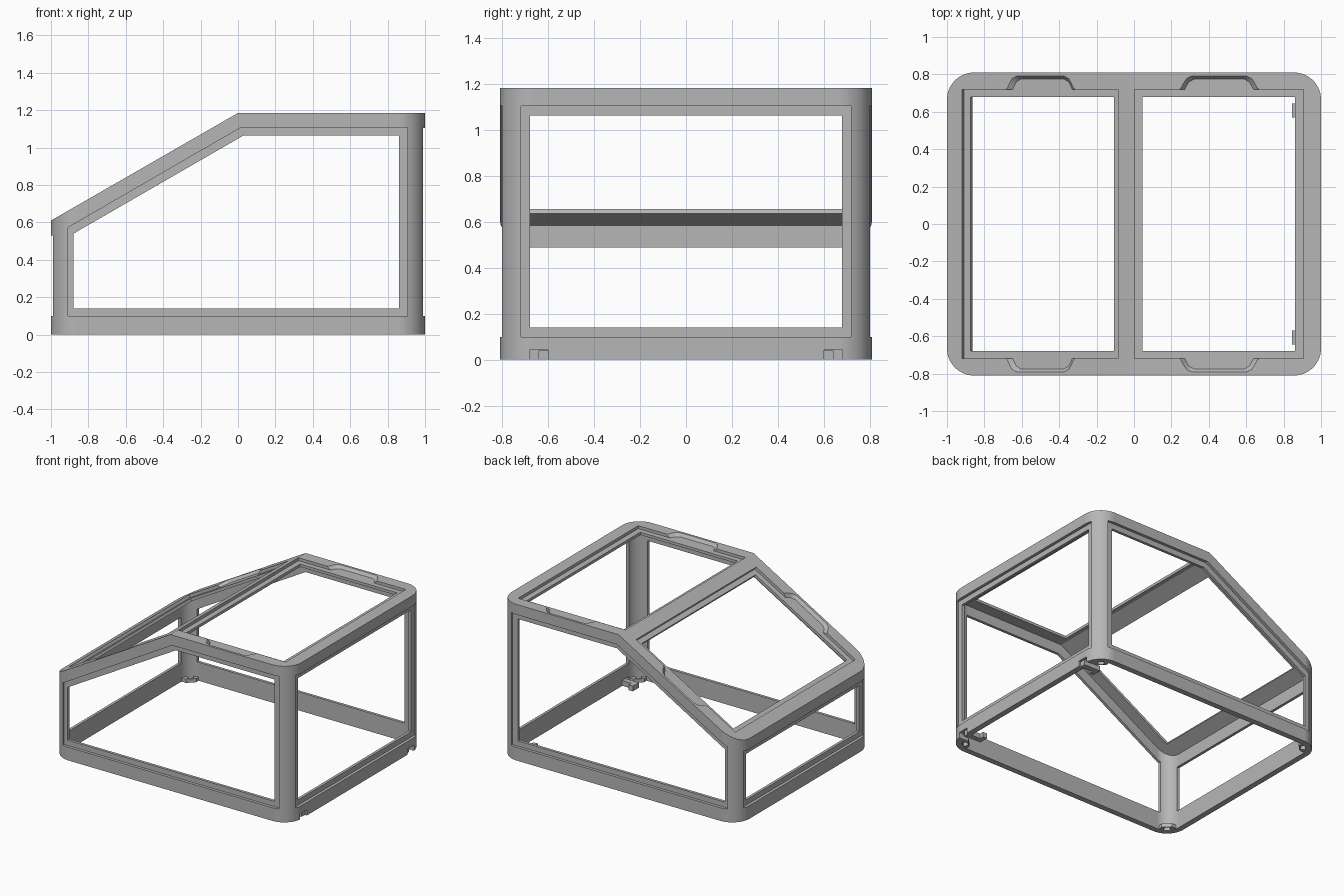
import bpy, bmesh, math
from mathutils import Vector

if "Cube" in bpy.data.objects:
    bpy.data.objects.remove(bpy.data.objects["Cube"])

grey = bpy.data.materials.new("matte_grey")
grey.use_nodes = True
COLOUR = (0.47, 0.47, 0.47, 1)
grey.diffuse_color = COLOUR
grey.node_tree.nodes["Principled BSDF"].inputs["Base Color"].default_value = COLOUR

X, Y, Z = Vector((1, 0, 0)), Vector((0, 1, 0)), Vector((0, 0, 1))
HALF_Y, TOP, EAVE = 0.81, 1.185, 0.61
WALL, REBATE = 0.043, 0.022
RIDGE = Z * TOP
SLOPE = (Vector((-1, 0, EAVE)) - RIDGE).normalized()   # runs down from the ridge
SLOPE_IN = SLOPE.cross(Y)                              # points into the shell


def prism(name, pts, o, u, v, n, d0, d1, end_pts=None):
    """Extrude a 2D outline lying in the plane o,u,v along n."""
    bm = bmesh.new()
    rings = []
    for outline, d in ((pts, d0), (end_pts or pts, d1)):
        rings.append([bm.verts.new(o + u * a + v * b + n * d) for a, b in outline])
    bm.faces.new(rings[0])
    bm.faces.new(rings[1][::-1])
    for i in range(len(pts)):
        j = (i + 1) % len(pts)
        bm.faces.new((rings[0][j], rings[0][i], rings[1][i], rings[1][j]))
    bmesh.ops.recalc_face_normals(bm, faces=bm.faces)
    me = bpy.data.meshes.new(name)
    bm.to_mesh(me)
    bm.free()
    me.materials.append(grey)
    ob = bpy.data.objects.new(name, me)
    bpy.context.collection.objects.link(ob)
    return ob


def activate(ob):
    bpy.ops.object.select_all(action='DESELECT')
    ob.select_set(True)
    bpy.context.view_layer.objects.active = ob


def cut(target, cutter):
    activate(target)
    mod = target.modifiers.new("cut", 'BOOLEAN')
    mod.operation, mod.solver, mod.object = 'DIFFERENCE', 'EXACT', cutter
    bpy.ops.object.modifier_apply(modifier=mod.name)
    bpy.data.objects.remove(cutter)


def rect(a0, a1, b0, b1):
    return [(a0, b0), (a1, b0), (a1, b1), (a0, b1)]


def rounded_rect(hx, hy, r, steps=14):
    pts = []
    for k, (sx, sy) in enumerate(((1, 1), (-1, 1), (-1, -1), (1, -1))):
        for i in range(steps + 1):
            t = math.pi / 2 * (k + i / steps)
            pts.append((sx * (hx - r) + r * math.cos(t), sy * (hy - r) + r * math.sin(t)))
    return pts


def house_form(name, inset, z0):
    """Rounded column with one sloping roof side, shrunk by inset."""
    ob = prism(name, rounded_rect(1 - inset, HALF_Y - inset, 0.145 - inset),
               Vector(), X, Y, Z, z0, TOP - inset)
    wedge = prism("wedge_cutter", rect(-1, 2, -1, 1), RIDGE + SLOPE_IN * inset,
                  SLOPE, Y, -SLOPE_IN, 0, 1)
    cut(ob, wedge)
    return ob


# Hollow shell, open underneath
frame = house_form("enclosure_frame", 0, 0)
cut(frame, house_form("cavity_cutter", WALL, -0.1))


def window(o, u, v, n, opening, rebate):
    cut(frame, prism("rebate_cutter", rebate, o, u, v, n, -0.04, REBATE))
    cut(frame, prism("opening_cutter", opening, o, u, v, n, -0.05, 0.07))


# Side windows follow the roof line
side_opening = [(-0.88, 0.14), (0.86, 0.14), (0.86, 1.065), (0.03, 1.065), (-0.88, 0.54)]
side_rebate = [(-0.91, 0.10), (0.905, 0.10), (0.905, 1.107), (0.015, 1.107), (-0.91, 0.572)]
for s in (-1, 1):
    window(Y * s * HALF_Y, X, Z, -Y * s, side_opening, side_rebate)

# Rectangular windows: tall end, low end, flat roof, sloping roof
for o, u, n, a0, a1, b0, b1 in (
        (X, Z, -X, 0.14, 1.065, 0.10, 1.105),
        (-X, Z, X, 0.14, 0.49, 0.10, 0.53),
        (RIDGE, X, -Z, 0.045, 0.86, 0.004, 0.905),
        (RIDGE, SLOPE, SLOPE_IN, 0.136, 1.022, 0.098, 1.06)):
    window(o, u, Y, n, rect(a0, a1, -0.68, 0.68), rect(b0, b1, -0.72, 0.72))

# Finger recesses beside the two roof openings
half = [(-0.215, 0.70), (-0.215, 0.72), (-0.203, 0.73), (-0.192, 0.752),
        (-0.175, 0.778), (-0.145, 0.793)]
grip = half + [(-a, b) for a, b in reversed(half)]
grip_floor = [(a * 0.92, b - 0.018 if b > 0.71 else b) for a, b in grip]
for u, n, mid in ((X, -Z, 0.455), (SLOPE, SLOPE_IN, 0.577)):
    for s in (-1, 1):
        cut(frame, prism("grip_cutter", grip, RIDGE + u * mid, u, Y * s, n,
                         -0.001, REBATE, grip_floor))

# Notches in the bottom of the tall end
for s in (-1, 1):
    cut(frame, prism("notch_cutter", rect(0.9, 1.1, 0.602, 0.683), Vector(),
                     X, Y * s, Z, -0.05, 0.042))

activate(frame)
bpy.ops.object.shade_smooth_by_angle(angle=math.radians(25))
frame.modifiers.new("even_shading", 'WEIGHTED_NORMAL').keep_sharp = True

# Corner feet with screw holes
foot = [(0.97, 0.685), (0.97, 0.71), (0.91, 0.78), (0.87, 0.78), (0.865, 0.735), (0.915, 0.685)]
hole = [(0.912 + 0.025 * math.cos(i * math.pi / 8), 0.732 + 0.025 * math.sin(i * math.pi / 8))
        for i in range(16)]
for sx, end in ((-1, "low"), (1, "tall")):
    for sy, side in ((-1, "front"), (1, "back")):
        ob = prism(f"{end}_{side}_foot", foot, Vector(), X * sx, Y * sy, Z, 0.002, 0.03)
        cut(ob, prism("hole_cutter", hole, Vector(), X * sx, Y * sy, Z, -0.1, 0.1))

# T-shaped clips reaching in from the notches
clip = [(0.985, 0.602), (0.985, 0.643), (0.845, 0.643), (0.845, 0.57), (0.88, 0.57), (0.88, 0.602)]
for sy, side in ((-1, "front"), (1, "back")):
    prism(f"{side}_clip", clip, Vector(), X, Y * sy, Z, 0.001, 0.04)
